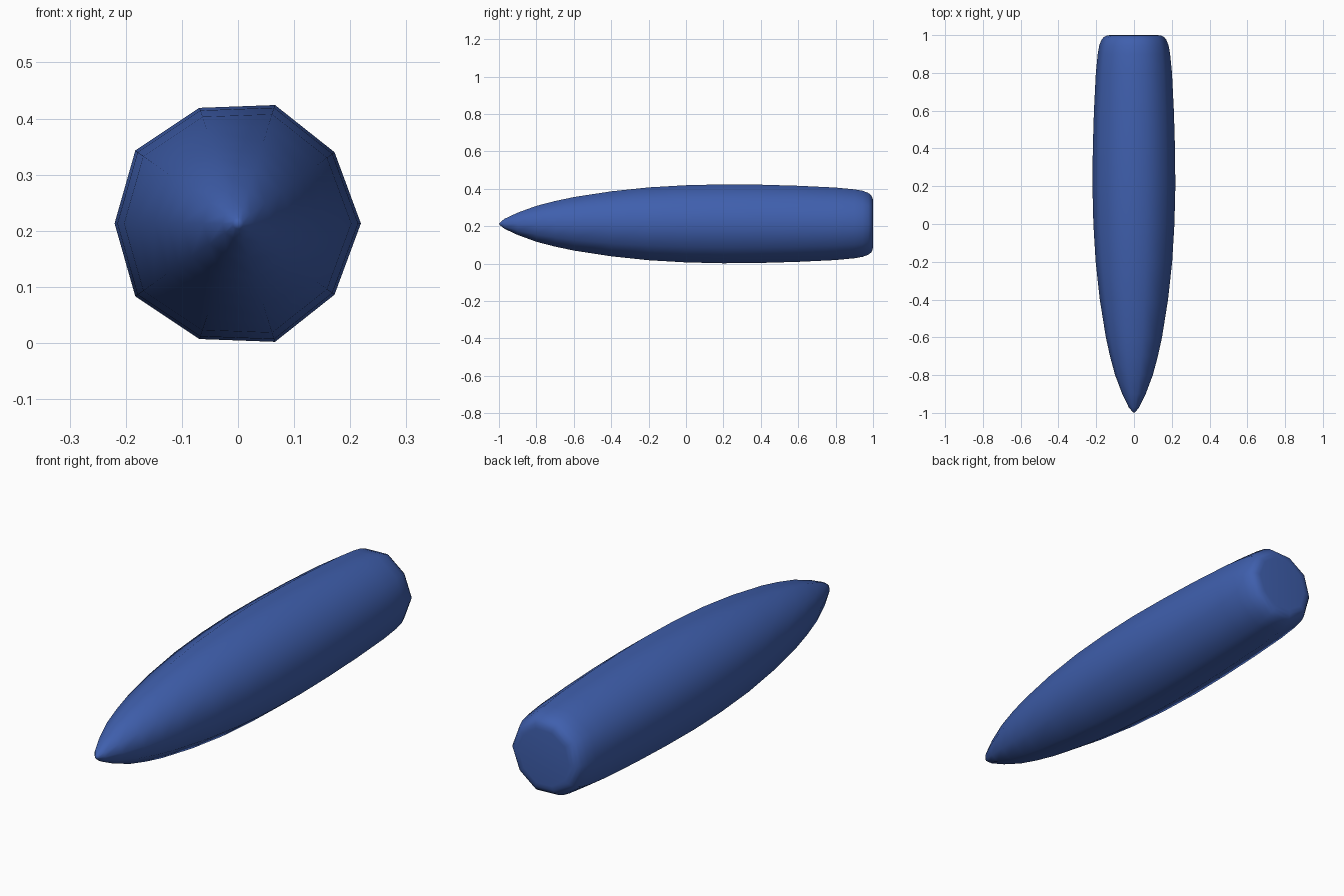
import bpy, bmesh

if "Cube" in bpy.data.objects:
    bpy.data.objects.remove(bpy.data.objects["Cube"])

# slightly irregular ten-sided cross-section (x, z offset) at the widest station
upper = [(0.219, 0.0), (0.172, 0.127), (0.066, 0.211), (-0.069, 0.206), (-0.183, 0.130), (-0.220, 0.0)]
section = upper + [(x, -z) for x, z in reversed(upper[1:-1])]
CENTRE_Z = 0.213

# lengthwise profile (y, radius) from the nose to the rounded tail
profile = [(-0.992, 0.010), (-0.97, 0.028), (-0.90, 0.062), (-0.80, 0.100), (-0.70, 0.127),
           (-0.60, 0.149), (-0.40, 0.181), (-0.20, 0.203), (0.0, 0.215), (0.2, 0.220),
           (0.4, 0.218), (0.6, 0.212), (0.8, 0.202), (0.90, 0.192), (0.945, 0.184),
           (0.975, 0.172), (0.99, 0.160), (0.998, 0.143), (1.0, 0.125)]

bm = bmesh.new()
rings = []
for y, r in profile:
    s = r / 0.22
    rings.append([bm.verts.new((x * s, y, CENTRE_Z + z * s)) for x, z in section])
n = len(section)
for a, b in zip(rings, rings[1:]):
    for i in range(n):
        j = (i + 1) % n
        bm.faces.new((a[i], a[j], b[j], b[i]))

# close the nose to a point and the tail with a flat fan
for ring, y in ((rings[0], -1.0), (rings[-1], 1.0)):
    tip = bm.verts.new((0, y, CENTRE_Z))
    for i in range(n):
        bm.faces.new((ring[i], ring[(i + 1) % n], tip))
bmesh.ops.recalc_face_normals(bm, faces=bm.faces)
for f in bm.faces:
    f.smooth = True

mesh = bpy.data.meshes.new("tapered_body")
bm.to_mesh(mesh)
bm.free()
body = bpy.data.objects.new("tapered_body", mesh)
bpy.context.collection.objects.link(body)

# blue paint
mat = bpy.data.materials.new("blue")
mat.diffuse_color = (0.05, 0.115, 0.42, 1)
mat.use_nodes = True
mat.node_tree.nodes["Principled BSDF"].inputs["Base Color"].default_value = mat.diffuse_color
mesh.materials.append(mat)
